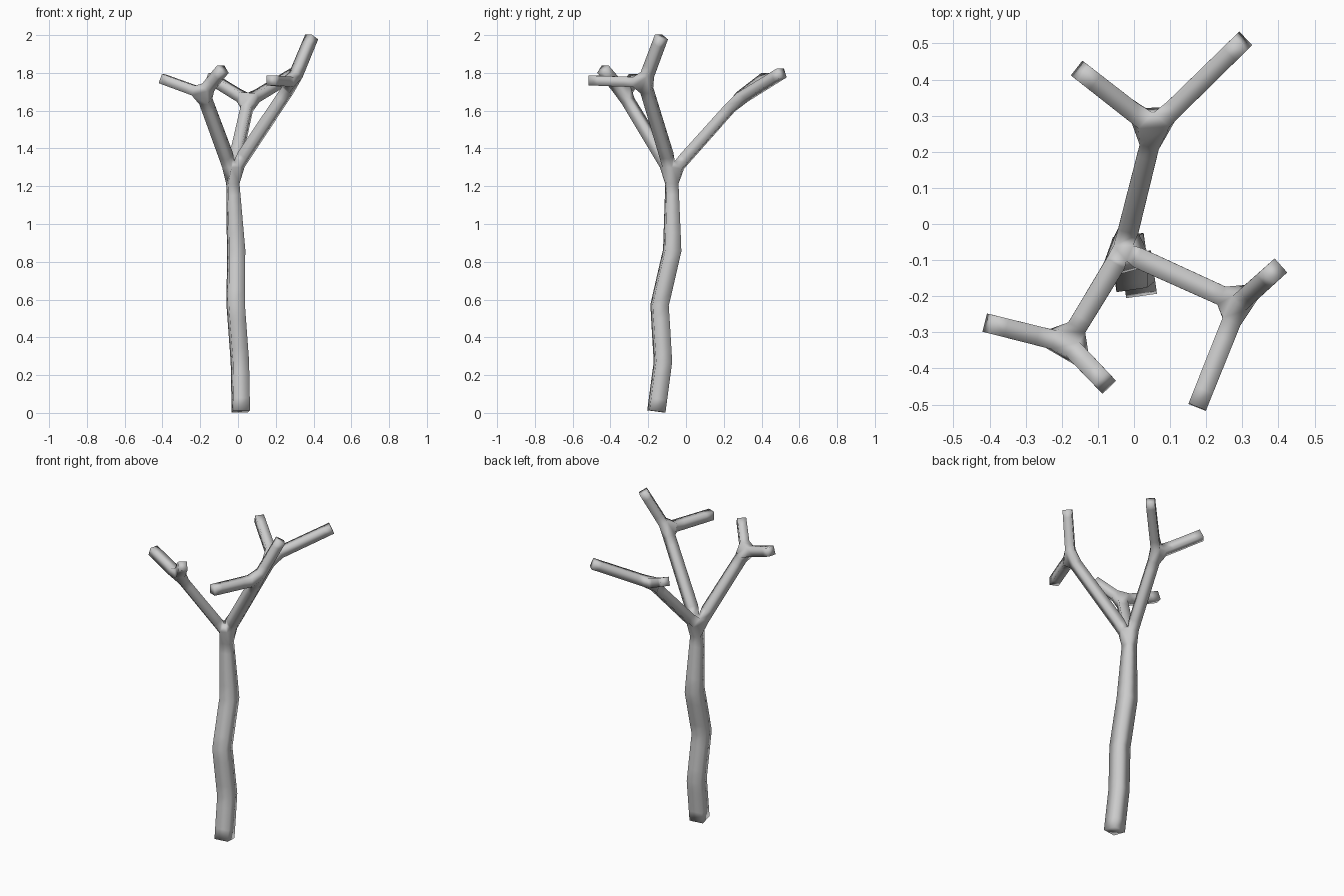
import bpy

if "Cube" in bpy.data.objects:
    bpy.data.objects.remove(bpy.data.objects["Cube"])

# Skeleton joints: (x, y, z, half thickness)
trunk = [(.015, -.157, .008, .043), (.01, -.122, .27, .043), (-.012, -.14, .57, .043),
         (-.01, -.073, .86, .043), (-.03, -.075, 1.27, .029)]
# Each limb: elbow followed by its twig tips
limbs = [[(.055, .265, 1.65), (.302, .507, 1.80), (-.15, .425, 1.775)],
         [(-.185, -.33, 1.69), (-.405, -.275, 1.77), (-.08, -.44, 1.82)],
         [(.29, -.22, 1.75), (.39, -.13, 1.99), (.175, -.507, 1.76)]]

joints = list(trunk)
edges = [(i, i + 1) for i in range(len(trunk) - 1)]
fork = len(trunk) - 1
for elbow, *tips in limbs:
    e = len(joints)
    joints.append((*elbow, .027))
    edges.append((fork, e))
    for tip in tips:
        edges.append((e, len(joints)))
        joints.append((*tip, .026))

# Bare tree skinned around the skeleton
mesh = bpy.data.meshes.new("bare_tree")
mesh.from_pydata([j[:3] for j in joints], edges, [])
tree = bpy.data.objects.new("bare_tree", mesh)
bpy.context.collection.objects.link(tree)
skin = tree.modifiers.new("Skin", 'SKIN')
skin.use_smooth_shade = True
for sv, j in zip(mesh.skin_vertices[0].data, joints):
    sv.radius = (j[3], j[3])
    sv.use_root = False
mesh.skin_vertices[0].data[0].use_root = True

# Bake the skin to real faces
bpy.context.view_layer.objects.active = tree
tree.select_set(True)
bpy.ops.object.modifier_apply(modifier="Skin")
